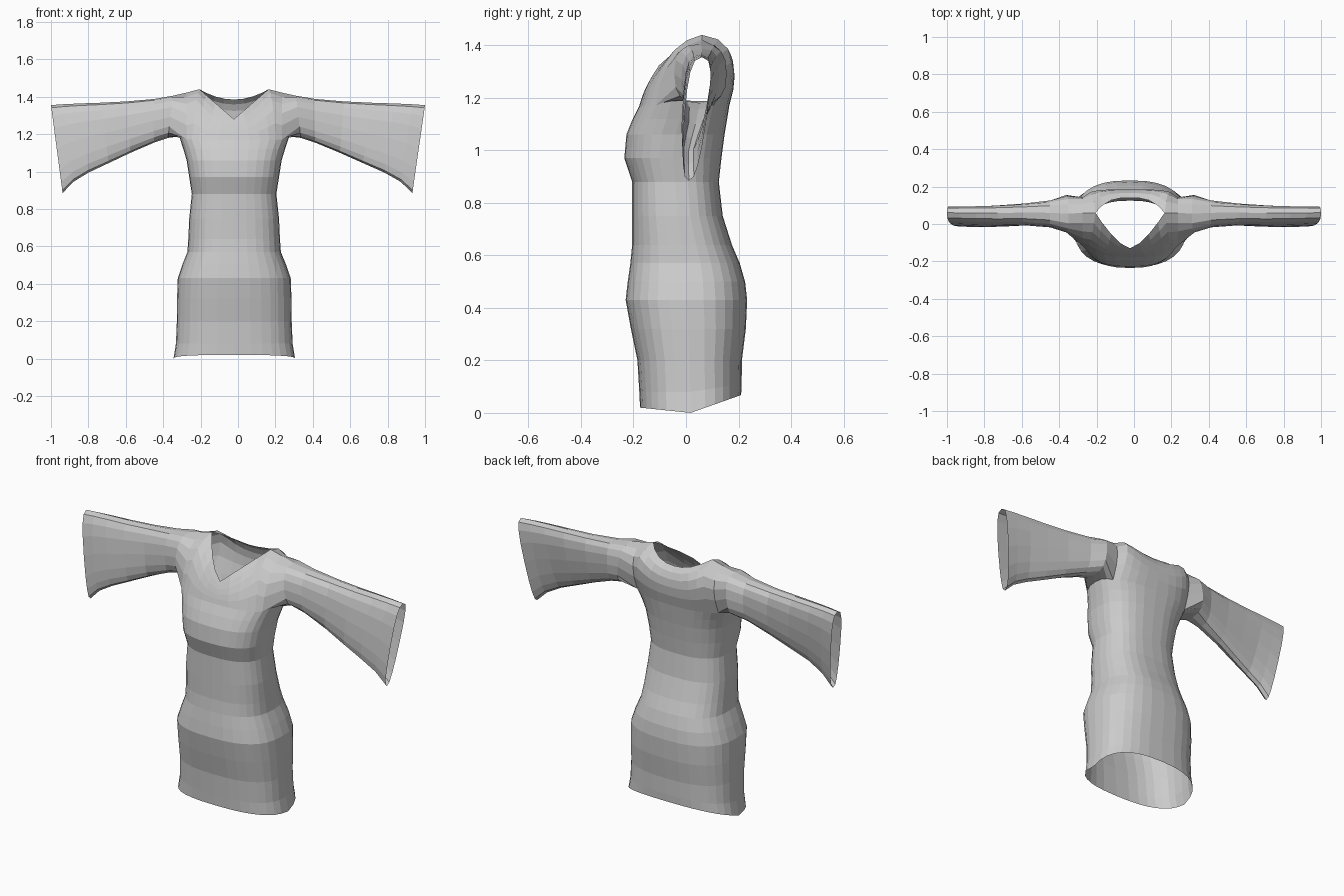
import bpy, bmesh
from math import sin, cos, pi, copysign
from mathutils import Vector

if "Cube" in bpy.data.objects:
    bpy.data.objects.remove(bpy.data.objects["Cube"])

N, K = 32, 5            # points round the body, rows in the yoke
bm = bmesh.new()


def spow(v, p):
    return copysign(abs(v) ** p, v)


def vert(x, y, z):
    # the body sits slightly left of the sleeve tips
    return bm.verts.new((x - 0.022 * (1 - min(1, x * x)), y, z))


def skin(a, b, closed=True):
    n = len(a)
    for i in range(n if closed else n - 1):
        j = (i + 1) % n
        q = list(dict.fromkeys((a[i], a[j], b[j], b[i])))
        if len(q) > 2:
            bm.faces.new(q)


# Body: z, half width, front y, back y
body = [(0.00, 0.325, -0.175, 0.21), (0.08, 0.312, -0.178, 0.212),
        (0.20, 0.307, -0.185, 0.213), (0.32, 0.306, -0.21, 0.228),
        (0.43, 0.302, -0.23, 0.233), (0.50, 0.278, -0.222, 0.225),
        (0.57, 0.25, -0.212, 0.205), (0.64, 0.245, -0.205, 0.175),
        (0.75, 0.24, -0.205, 0.14), (0.88, 0.226, -0.205, 0.125),
        (0.97, 0.24, -0.235, 0.135), (1.06, 0.254, -0.227, 0.147),
        (1.12, 0.272, -0.203, 0.157), (1.17, 0.295, -0.178, 0.165)]
rings = []
for k, (z, w, yf, yb) in enumerate(body):
    ring = []
    for i in range(N):
        t = 2 * pi * i / N
        c, s = spow(cos(t), 0.77), spow(sin(t), 0.77)
        dz = 0
        if k == 0:                              # uneven hem, higher at the back
            dz = 0.068 * s if s > 0 else -0.02 * s
        elif k == 1 and s > 0:
            dz = 0.03 * s
        elif k == len(body) - 1:                # armpit arch
            dz = 0.02 * max(0, abs(c) - 0.86) / 0.14
        ring.append(vert(w * c, (yf + yb) / 2 + (yb - yf) / 2 * s, z + dz))
    if rings:
        skin(rings[-1], ring)
    rings.append(ring)
top = rings[-1]


def column(base, tip, tipco, ctrl):
    # curved column of yoke vertices from the body ring up to the neck or shoulder
    p = base.co.copy()
    p.x += 0.022
    col = [base]
    for r in range(1, K):
        t = r / K
        q = p * (1 - t) ** 2 + ctrl * 2 * t * (1 - t) + tipco * t * t
        col.append(vert(*q))
    return col + [tip]


# Yoke: front and back columns meeting on the shoulders, open at the V neck
front, back = [], []
tops = [0.255, 0.185, 0.15, 0.10, 0.05, 0, -0.05, -0.10, -0.15, -0.185, -0.255]
for j, x in enumerate(tops):
    fb, bb = top[(-3 - j) % N], top[3 + j]
    r = min(1, abs(x) / 0.185)
    end = j in (0, 10)
    tf = Vector((x, -0.13 + 0.19 * r ** 1.5, 1.28 + 0.16 * r))
    tb = Vector((x, 0.14 - 0.08 * r ** 3, 1.385 + 0.055 * r * r))
    if end:
        tf.z = tb.z = 1.422
    mx = (fb.co.x + 0.022 + x) / 2
    cf = Vector((mx, -0.16 + 0.07 * r * r, 1.235 + 0.175 * r * r))
    cb = Vector((mx, 0.215 + 0.03 * r * r, 1.33 + 0.09 * r * r))
    if end:
        cf.yz, cb.yz = (-0.09, 1.38), (0.2, 1.39)
    vf = vert(*tf)
    vb = vf if r == 1 else vert(*tb)
    front.append(column(fb, vf, tf, cf))
    back.append(column(bb, vb, tb, cb))
for cols in (front, back):
    for a, b in zip(cols, cols[1:]):
        skin(a, b, closed=False)

# Sleeves: top x, bottom x, top z, bottom z, front y, back y
sleeve = [(0.33, 0.355, 1.405, 1.18, -0.045, 0.155),
          (0.43, 0.43, 1.388, 1.155, -0.015, 0.135),
          (0.58, 0.56, 1.375, 1.10, 0.0, 0.122),
          (0.72, 0.68, 1.368, 1.045, 0.0, 0.117),
          (0.84, 0.79, 1.364, 0.995, 0.003, 0.115),
          (0.93, 0.875, 1.36, 0.945, 0.006, 0.113),
          (1.00, 0.935, 1.355, 0.885, 0.01, 0.112)]
for side, j, mid, sg in ((1, 0, 0, 1), (-1, 10, 16, -1)):
    prev = front[j] + back[j][-2::-1] + [top[(mid + sg * d) % N] for d in (2, 1, 0, -1, -2)]
    M = len(prev)
    for k, (xt, xb, zt, zb, y0, y1) in enumerate(sleeve):
        ring = []
        for m in range(M):
            a = 2 * pi * (m - K) / M
            v = (1 + spow(cos(a), 0.8)) / 2
            g = (1 - v) * min(1, k / 4)         # narrows and hangs forward below
            y = (y0 + y1) / 2 - 0.05 * g + (y1 - y0) / 2 * (1 - 0.35 * g) * spow(sin(a), 0.7)
            ring.append(vert(side * (xb + (xt - xb) * v), y, zb + (zt - zb) * v))
        skin(prev, ring)
        prev = ring

bmesh.ops.recalc_face_normals(bm, faces=bm.faces)
mesh = bpy.data.meshes.new("dress")
bm.to_mesh(mesh)
bm.free()
dress = bpy.data.objects.new("dress", mesh)
bpy.context.collection.objects.link(dress)
